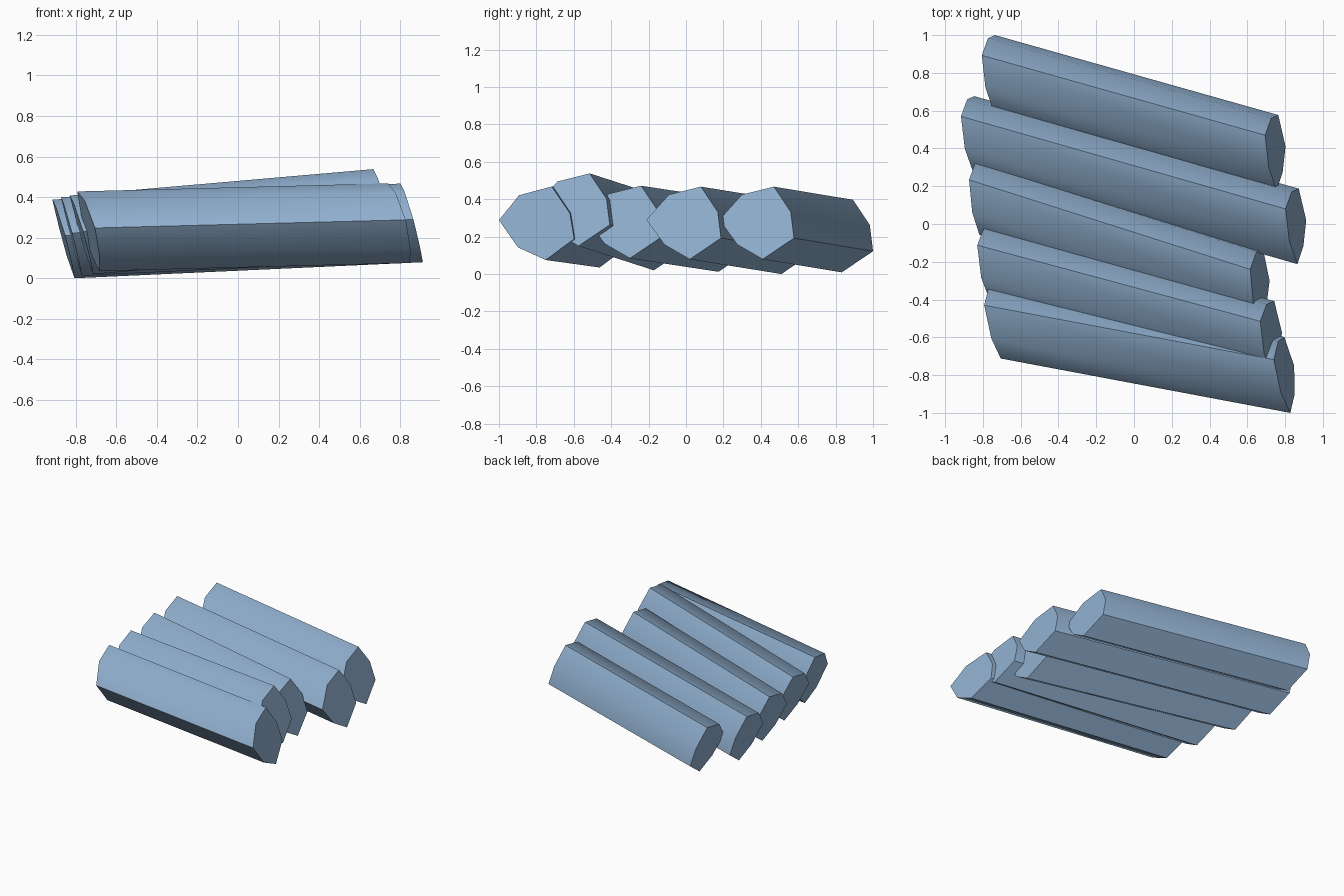
import bpy, bmesh, math
from mathutils import Vector

if "Cube" in bpy.data.objects:
    bpy.data.objects.remove(bpy.data.objects["Cube"])

wood = bpy.data.materials.new("pale blue")
wood.diffuse_color = (0.28, 0.43, 0.62, 1)
wood.use_nodes = True
wood.node_tree.nodes["Principled BSDF"].inputs["Base Color"].default_value = wood.diffuse_color

# Rough seven-sided log sections (y, z), measured from the top corner
SECTION = [(0, 0), (0.09, -0.135), (0.107, -0.275), (-0.06, -0.388),
           (-0.195, -0.31), (-0.292, -0.177), (-0.172, -0.043)]
FRONT_SECTION = [(0, 0), (0.097, -0.143), (0.12, -0.28), (-0.032, -0.393),
                 (-0.181, -0.325), (-0.282, -0.18), (-0.175, -0.047)]


def make_log(name, top, run, skew, section):
    """top: top corner of the +x end, run: vector to it from the -x end,
    skew: lean of the cut ends along y and z."""
    bm = bmesh.new()
    top, run = Vector(top), Vector(run)
    offs = [Vector((skew[0] * y + skew[1] * z, y, z)) for y, z in section]
    right = [bm.verts.new(top + o) for o in offs]
    left = [bm.verts.new(top + o - run) for o in offs]
    n = len(offs)
    ends = [bm.faces.new(right), bm.faces.new(left[::-1])]
    for i in range(n):
        j = (i + 1) % n
        bm.faces.new((right[i], left[i], left[j], right[j]))
    bmesh.ops.recalc_face_normals(bm, faces=bm.faces[:])
    # Round sides, keeping the stronger ridges and the cut ends crisp
    for f in bm.faces:
        f.smooth = f not in ends
    for e in bm.edges:
        e.smooth = e.calc_face_angle(0) < math.radians(45)
    me = bpy.data.meshes.new(name)
    bm.to_mesh(me)
    bm.free()
    me.materials.append(wood)
    ob = bpy.data.objects.new(name, me)
    bpy.context.collection.objects.link(ob)


# Row of logs from front to back
make_log("front_log", (0.74, -0.718, 0.468), (1.533, -0.288, 0.04), (-0.143, -0.262), FRONT_SECTION)
make_log("raised_log", (0.668, -0.515, 0.538), (1.498, -0.403, 0.13), (-0.05, -0.29), SECTION)
make_log("middle_log", (0.615, -0.24, 0.472), (1.488, -0.474, 0.072), (-0.03, -0.26), SECTION)
make_log("long_log", (0.802, 0.08, 0.467), (1.718, -0.49, 0.079), (-0.05, -0.275), SECTION)
make_log("back_log", (0.694, 0.47, 0.467), (1.5, -0.423, 0.07), (-0.046, -0.272), SECTION)
